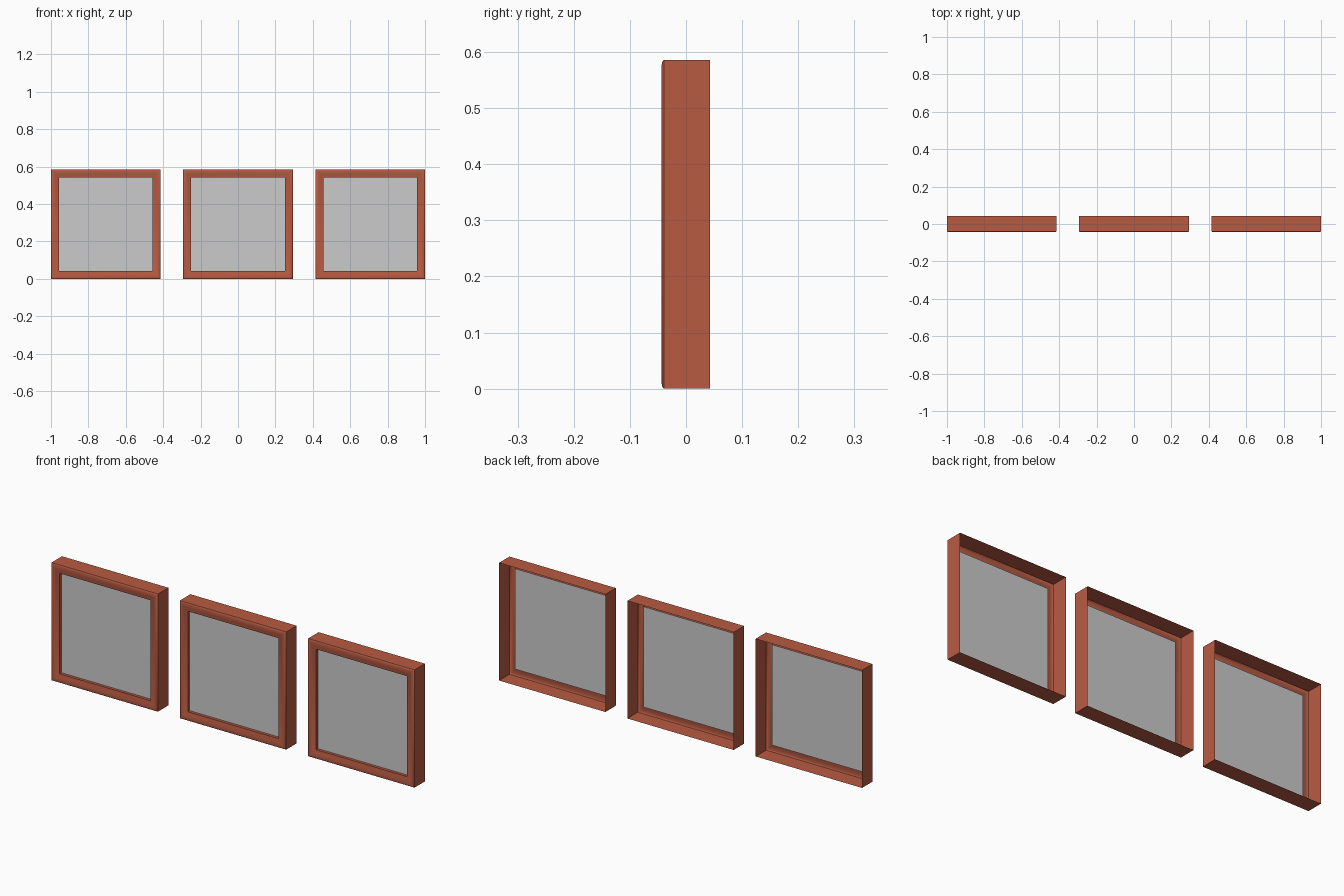
import bpy, bmesh

if "Cube" in bpy.data.objects:
    bpy.data.objects.remove(bpy.data.objects["Cube"])

SIZE = 0.586
INSET = 0.043
PANEL_Y = -0.023

# Frame section: (distance in from the outer edge, y), open at the back
PROFILE = [(0, 0.043), (0, -0.039), (0.002, -0.0415), (0.006, -0.043),
           (0.012, -0.0435), (0.02, -0.0425), (0.028, -0.040),
           (0.036, -0.038), (INSET, -0.037), (INSET, PANEL_Y)]

red = bpy.data.materials.new("frame_red")
red.diffuse_color = (0.48, 0.105, 0.055, 1)
red.use_nodes = True
red.node_tree.nodes["Principled BSDF"].inputs["Base Color"].default_value = red.diffuse_color


def make_object(name, bm, x):
    mesh = bpy.data.meshes.new(name)
    bm.to_mesh(mesh)
    bm.free()
    ob = bpy.data.objects.new(name, mesh)
    ob.location = (x, 0, SIZE / 2)
    bpy.context.collection.objects.link(ob)
    return ob


def square(bm, inset, y):
    h = SIZE / 2 - inset
    return [bm.verts.new((sx * h, y, sz * h))
            for sx, sz in ((-1, -1), (1, -1), (1, 1), (-1, 1))]


def frame(name, x):
    bm = bmesh.new()
    rings = [square(bm, *p) for p in PROFILE]
    for a, b in zip(rings, rings[1:]):
        for i in range(4):
            j = (i + 1) % 4
            bm.faces.new((a[i], b[i], b[j], a[j]))
    ob = make_object(name, bm, x)
    ob.data.materials.append(red)
    bpy.ops.object.select_all(action='DESELECT')
    bpy.context.view_layer.objects.active = ob
    ob.select_set(True)
    bpy.ops.object.shade_smooth_by_angle(angle=0.6)


def panel(name, x):
    bm = bmesh.new()
    bm.faces.new(square(bm, INSET, PANEL_Y))
    make_object(name, bm, x)


# Three identical windows in a row
for side, x in (("left", -0.707), ("middle", 0), ("right", 0.707)):
    frame(side + "_window_frame", x)
    panel(side + "_window_pane", x)
